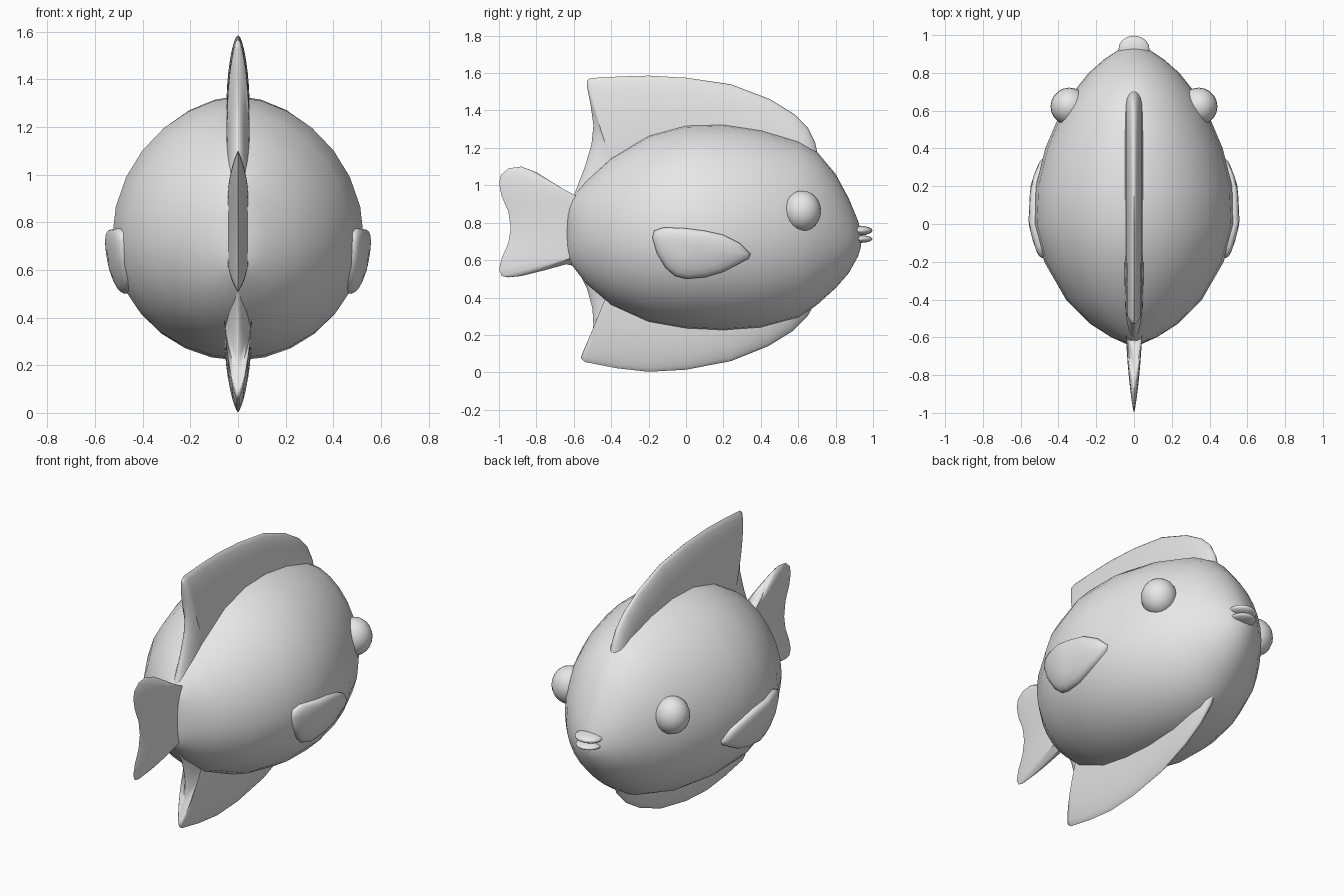
import bpy, bmesh, math

if "Cube" in bpy.data.objects:
    bpy.data.objects.remove(bpy.data.objects["Cube"])

grey = bpy.data.materials.new("light_grey")
grey.diffuse_color = (0.8, 0.8, 0.8, 1)
grey.use_nodes = True
grey.node_tree.nodes["Principled BSDF"].inputs["Base Color"].default_value = grey.diffuse_color


def finish(name, bm, angle=50, mirror=False):
    bmesh.ops.remove_doubles(bm, verts=bm.verts, dist=0.0005)
    bmesh.ops.recalc_face_normals(bm, faces=bm.faces)
    me = bpy.data.meshes.new(name)
    bm.to_mesh(me)
    bm.free()
    ob = bpy.data.objects.new(name, me)
    bpy.context.collection.objects.link(ob)
    me.materials.append(grey)
    bpy.ops.object.select_all(action='DESELECT')
    ob.select_set(True)
    bpy.context.view_layer.objects.active = ob
    bpy.ops.object.shade_smooth_by_angle(angle=math.radians(angle))
    if mirror:
        ob.modifiers.new("mirror", 'MIRROR')
    return ob


def loft(bm, rings, closed):
    """Bridge equal-length rows of points with quads."""
    vs = [[bm.verts.new(p) for p in r] for r in rings]
    n = len(vs[0])
    for a, b in zip(vs, vs[1:]):
        for i in range(n if closed else n - 1):
            j = (i + 1) % n
            bm.faces.new((a[i], a[j], b[j], b[i]))
    return vs


# Body stations: y, half width, bottom z, top z
BODY = [(-.64, .03, .62, .89), (-.6, .12, .56, .945), (-.53, .23, .47, 1.03),
        (-.4, .36, .355, 1.15), (-.2, .475, .265, 1.27), (0, .528, .23, 1.325),
        (.2, .52, .22, 1.33), (.4, .47, .235, 1.3), (.6, .385, .29, 1.24),
        (.7, .32, .36, 1.18), (.8, .24, .45, 1.06), (.87, .16, .53, .93),
        (.92, .085, .62, .81), (.935, .03, .67, .75)]


def station(y):
    for a, b in zip(BODY, BODY[1:]):
        if y <= b[0]:
            t = max(0, (y - a[0]) / (b[0] - a[0]))
            return [p + (q - p) * t for p, q in zip(a, b)]
    return BODY[-1]


def body_x(y, z):
    _, w, zb, zt = station(y)
    zm = zb + .46 * (zt - zb)
    u = (z - zm) / ((zt - zm) if z > zm else (zm - zb))
    return w * math.sqrt(max(0, 1 - u * u))


# Body
bm = bmesh.new()
rings = []
for y, w, zb, zt in BODY:
    zm = zb + .46 * (zt - zb)
    ring = []
    for k in range(28):
        a = 2 * math.pi * k / 28
        c, s = math.cos(a), math.sin(a)
        x = w * math.copysign(abs(c) ** (1.12 if s > 0 else 1.03), c)
        ring.append((x, y, zm + s * ((zt - zm) if s > 0 else (zm - zb))))
    rings.append(ring)
vs = loft(bm, rings, True)
bm.faces.new(vs[0])
bm.faces.new(vs[-1])
finish("body", bm)


def fin(name, outline, core, thick, power, root):
    """Blade tapering from a hidden core line to the outline."""
    bm = bmesh.new()
    steps = [0, .25, .45, .6, .75, .86, .94, .98, 1]
    for side in (-1, 1):
        rows = []
        for s in steps:
            t = side * thick * (1 - s ** power) ** root
            row = []
            for y, z in outline:
                cy, cz = core(y, z)
                row.append((t, cy + (y - cy) * s, cz + (z - cz) * s))
            rows.append(row)
        loft(bm, rows, False)
    finish(name, bm, 75)


# Dorsal fin
def dorsal_core(y, z):
    cy = .8 * y + .05
    return cy, station(cy)[3] - .12


fin("dorsal_fin",
    [(-.62, .9), (-.59, .97), (-.54, 1.1), (-.505, 1.22), (-.495, 1.32), (-.51, 1.43),
     (-.53, 1.53), (-.53, 1.56), (-.51, 1.573), (-.35, 1.582), (-.2, 1.586), (0, 1.575),
     (.24, 1.54), (.45, 1.46), (.58, 1.38), (.65, 1.31), (.69, 1.23), (.71, 1.14)],
    dorsal_core, .05, 2.5, .6)


# Ventral fin
def ventral_core(y, z):
    cy = .8 * y + .05
    return cy, station(cy)[2] + .12


fin("ventral_fin",
    [(-.62, .6), (-.58, .55), (-.53, .45), (-.5, .34), (-.495, .25), (-.505, .18),
     (-.555, .1), (-.562, .075), (-.54, .055), (-.37, .022), (-.2, .003), (0, .014),
     (.24, .06), (.44, .14), (.57, .22), (.65, .3), (.7, .39)],
    ventral_core, .058, 2, .7)

# Tail fin
fin("tail_fin",
    [(-.56, .93), (-.62, .925), (-.65, .94), (-.72, 1.005), (-.8, 1.07), (-.88, 1.1),
     (-.95, 1.09), (-.99, 1.055), (-1, 1.01), (-.985, .94), (-.95, .86), (-.937, .77),
     (-.95, .69), (-.985, .61), (-1, .55), (-.985, .515), (-.95, .508), (-.88, .515),
     (-.75, .547), (-.64, .578), (-.56, .56)],
    lambda y, z: (-.52, .75 + .45 * (z - .75)), .045, 1.5, .8, )

# Pectoral fins: padded shapes that hug the flanks
outline = [(-.18, .72), (-.17, .757), (-.12, .775), (0, .77), (.1, .757), (.2, .735),
           (.29, .69), (.345, .635), (.335, .608), (.2, .537), (.1, .508), (0, .5),
           (-.06, .515), (-.11, .56), (-.155, .635)]
bm = bmesh.new()
rows = []
for s, off in ((0, .032), (.35, .032), (.65, .031), (.85, .027), (.95, .02), (1, .008), (.97, -.03)):
    row = []
    for y, z in outline:
        py, pz = .05 + (y - .05) * s, .645 + (z - .645) * s
        row.append((body_x(py, pz) + off, py, pz))
    rows.append(row)
loft(bm, rows, True)
finish("pectoral_fin", bm, 75, True)


def ellipsoid(name, centre, radii, mirror=False):
    bm = bmesh.new()
    bmesh.ops.create_uvsphere(bm, u_segments=20, v_segments=12, radius=1)
    for v in bm.verts:
        v.co = [c + r * p for c, r, p in zip(centre, radii, v.co)]
    finish(name, bm, 60, mirror)


# Eyes and lips
ellipsoid("eye", (.342, .622, .863), (.1, .1, .108), True)
ellipsoid("upper_lip", (0, .925, .758), (.082, .072, .026))
ellipsoid("lower_lip", (0, .925, .713), (.074, .072, .021))
